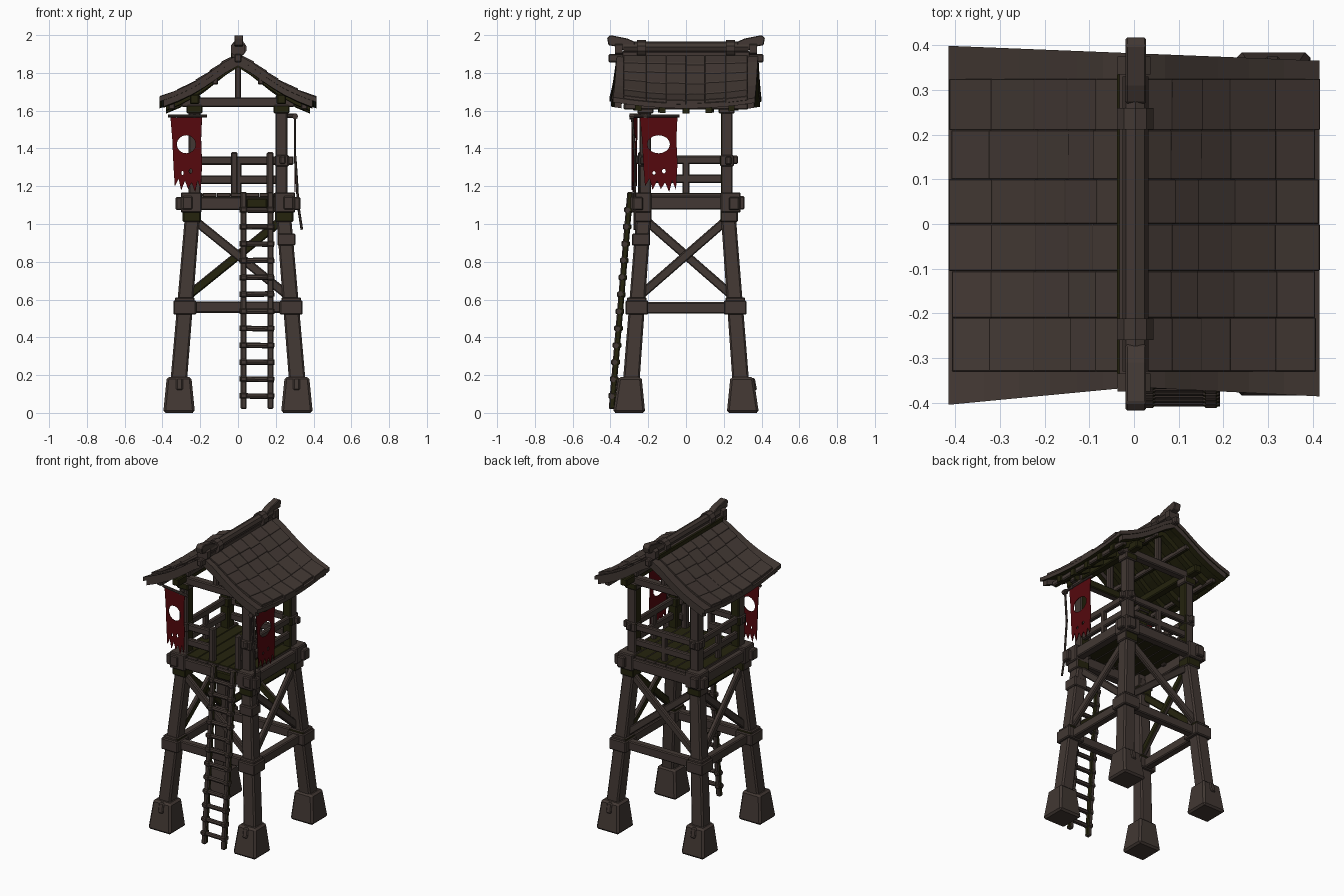
import bpy, bmesh, math, random
from mathutils import Vector, Matrix

if "Cube" in bpy.data.objects:
    bpy.data.objects.remove(bpy.data.objects["Cube"])

random.seed(4)


def material(name, rgb):
    m = bpy.data.materials.new(name)
    m.diffuse_color = (*rgb, 1)
    m.use_nodes = True
    m.node_tree.nodes["Principled BSDF"].inputs["Base Color"].default_value = m.diffuse_color
    return m


WOOD = material("weathered brown wood", (0.054, 0.039, 0.033))
MOSS = material("dark olive wood", (0.018, 0.017, 0.004))
RED = material("red cloth", (0.09, 0.0025, 0.004))


def finish(name, bm, bevel=0.006, mats=(WOOD, MOSS), rule=None):
    bmesh.ops.recalc_face_normals(bm, faces=bm.faces)
    if rule:
        for f in bm.faces:
            f.material_index = int(rule(f.normal, f.calc_center_median()))
    me = bpy.data.meshes.new(name)
    bm.to_mesh(me)
    bm.free()
    for m in mats:
        me.materials.append(m)
    ob = bpy.data.objects.new(name, me)
    bpy.context.collection.objects.link(ob)
    if bevel:
        b = ob.modifiers.new("bevel", 'BEVEL')
        b.width, b.segments = bevel, 1
    return ob


def inward(n, c):
    return n.x * c.x + n.y * c.y < -0.17 and abs(n.z) < 0.8


def hexa(bm, a, b):
    """Six-sided block from two matching quads."""
    va, vb = [bm.verts.new(p) for p in a], [bm.verts.new(p) for p in b]
    bm.faces.new(va)
    bm.faces.new(vb[::-1])
    for i in range(4):
        j = (i + 1) % 4
        bm.faces.new((va[i], vb[i], vb[j], va[j]))


def beam(name, p, q, w, h, w2=None, h2=None, **kw):
    """Rectangular timber from p to q; w is horizontal, h the other way."""
    p, q = Vector(p), Vector(q)
    d = (q - p).normalized()
    if abs(d.z) > 0.94:
        side = Vector((1, 0, 0))
        up = Vector((0, 1, 0))
    else:
        side = d.cross(Vector((0, 0, 1))).normalized()
        up = side.cross(d)
    bm = bmesh.new()
    rings = []
    for c, ww, hh in ((p, w, h), (q, w2 or w, h2 or h)):
        rings.append([c + side * ww / 2 * i + up * hh / 2 * j
                      for i, j in ((-1, -1), (1, -1), (1, 1), (-1, 1))])
    hexa(bm, *rings)
    return finish(name, bm, **kw)


def block(name, x, y, z0, z1, w, d, **kw):
    return beam(name, (x, y, z0), (x, y, z1), w, d, **kw)


def rod(name, p, q, r, n=8, **kw):
    p, q = Vector(p), Vector(q)
    bm = bmesh.new()
    rot = (q - p).to_track_quat('Z', 'Y').to_matrix().to_4x4()
    bmesh.ops.create_cone(bm, cap_ends=True, segments=n, radius1=r, radius2=r,
                          depth=(q - p).length, matrix=Matrix.Translation((p + q) / 2) @ rot)
    return finish(name, bm, bevel=0, **kw)


def leg_at(z):
    t = (z - 0.19) / 0.91
    return 0.312 - 0.075 * t, 0.288 - 0.068 * t


# Corner supports: feet, leaning legs, collars, upper posts
along_y = lambda n, c: abs(n.y) > .6
for sx in (-1, 1):
    for sy in (-1, 1):
        P = lambda z: (sx * leg_at(z)[0], sy * leg_at(z)[1], z)
        beam("foot", (sx * .312, sy * .301, 0), (sx * .312, sy * .296, .19), .168, .17, .13, .122, bevel=.012)
        beam("leg", P(.15), P(1.12), .088, .088, .078, .078, bevel=.009)
        beam("foot_strap", (sx * .31, sy * .366, .12), (sx * .31, sy * .354, .185), .035, .02)
        x, y, _ = P(.56)
        block("lower_collar", x, y, .52, .595, .122, .12)
        block("lower_lashing", x, y, .535, .612, .104, .104, rule=inward)
        if sx > 0 > sy:
            x, y, _ = P(.92)
            block("leg_lashing", x + .004, y - .004, .885, .95, .096, .096)
        block("deck_lashing", sx * .245, sy * .228, 1.01, 1.07, .096, .092,
              rule=lambda n, c: inward(n, c) or along_y(n, c))
        block("deck_cap", sx * .248, sy * .236, 1.06, 1.168, .11, .105)
        block("upper_post", sx * .23, sy * .215, 1.1, 1.68, .062, .062, rule=inward)
        block("post_bracket", sx * .23, sy * .215, 1.585, 1.63, .085, .085, rule=along_y)
        block("rail_lashing", sx * .232, sy * .217, 1.305, 1.365, .074, .074, rule=inward)

# Lower frame, deck frame and cross braces
lx, ly = leg_at(.56)
for s in (-1, 1):
    beam("lower_beam_x", (-lx, s * ly, .56), (lx, s * ly, .56), .05, .06)
    beam("lower_beam_y", (s * lx, -ly, .556), (s * lx, ly, .556), .05, .06)
    beam("deck_beam_x", (-.33, s * .255, 1.108), (.33, s * .255, 1.108), .055, .07)
    beam("deck_beam_y", (s * .268, -.295, 1.112), (s * .268, .31, 1.112), .055, .07)
    a, b = leg_at(.61), leg_at(1.03)
    for k in (-1, 1):
        o = .012 * k
        beam("side_brace", (s * a[0] + o, -k * a[1], .61), (s * b[0] + o, k * b[1], 1.03), .03, .046, rule=inward)
        if s > 0 or k < 0:
            beam("end_brace", (-k * a[0], s * a[1] + o, .61), (k * b[0], s * b[1] + o, 1.03), .03, .046, rule=inward)

# Deck planks
for i in range(7):
    x = -.225 + i * .075
    beam("deck_plank", (x, -.265, 1.153), (x, .265, 1.153), .0735, .022, bevel=.003,
         rule=lambda n, c: abs(n.z) > .5)

# Railings, with a gap at the front for the ladder
for z, h, e in ((1.335, .044, .045), (1.235, .046, 0)):
    for s in (-1, 1):
        beam("side_rail", (s * .236, -.22 - e, z + .005), (s * .236, .23 + e, z + .005), .03, h)
    beam("back_rail", (-.23 - e, .225, z), (.25 + e, .225, z), .03, h)
    beam("front_rail_left", (-.23 - e, -.225, z), (-.02, -.225, z), .03, h)
    beam("front_rail_right", (.17, -.225, z), (.25 + e, -.225, z), .03, h)
for x in (-.02, .17):
    block("gate_post", x, -.235, 1.13, 1.38, .036, .04)
for s in (-1, 1):
    block("side_baluster", s * .236, 0, 1.13, 1.35, .03, .036)
block("back_baluster", 0, .225, 1.13, 1.35, .036, .03)

# Ladder
ladder_y = lambda z: -.395 + .1 * z / 1.17
for x in (.03, .172):
    beam("ladder_rail", (x, ladder_y(.02), .02), (x, ladder_y(1.17), 1.17), .031, .032,
         rule=lambda n, c: abs(n.x) > .7)
for i in range(12):
    z = .09 + i * .0895
    y = ladder_y(z) - .006
    rod("ladder_rung", (.008, y, z), (.192, y, z + random.uniform(-.004, .004)), .0145)
    for x in (.03, .172):
        block("rung_lashing", x, y + .005, z - .015, z + .015, .036, .046, bevel=.006,
              rule=lambda n, c: abs(n.x) > .7)
block("ladder_tie", .1, -.285, 1.085, 1.135, .11, .02, mats=(MOSS,))

# Roof surface height: concave slope, sagging between the gables
PROFILE = ((0, 1.892), (.07, 1.852), (.13, 1.808), (.19, 1.765), (.26, 1.722), (.34, 1.684), (.42, 1.654))


def roof_z(x, y):
    x = abs(x)
    for (x0, z0), (x1, z1) in zip(PROFILE, PROFILE[1:]):
        if x <= x1 + 1e-6 or x1 == .42:
            break
    z = z0 + (z1 - z0) * (x - x0) / (x1 - x0)
    return z + .036 * ((y / .4) ** 2 - .62) * min(1, x / .3)


def gable_edge(x, y):
    """Scale y so that the gable edges run slightly crooked."""
    if y > 0:
        return y / .365 * (.382 - .04 * x)
    return y / .365 * (.365 + (.095 if x < 0 else .05) * abs(x))


def roof_layer(name, y0, y1, top, bottom, ny, xmax=.41, **kw):
    xs = [p[0] * xmax / .42 for p in PROFILE]
    xs = [-x for x in xs[:0:-1]] + xs
    bm = bmesh.new()
    grid = []
    for i in range(ny + 1):
        y = y0 + (y1 - y0) * i / ny
        row = []
        for x in xs:
            yy = gable_edge(x, y)
            row.append([bm.verts.new((x, yy, roof_z(x, yy) + o)) for o in (top, bottom)])
        grid.append(row)
    n = len(xs) - 1
    for i in range(ny):
        for j in range(n):
            for k in (0, 1):
                bm.faces.new([grid[a][b][k] for a, b in ((i, j), (i + 1, j), (i + 1, j + 1), (i, j + 1))])
        for j in (0, n):
            bm.faces.new((grid[i][j][0], grid[i + 1][j][0], grid[i + 1][j][1], grid[i][j][1]))
    for i in (0, ny):
        for j in range(n):
            bm.faces.new((grid[i][j][0], grid[i][j + 1][0], grid[i][j + 1][1], grid[i][j][1]))
    return finish(name, bm, bevel=0, **kw)


under = lambda n, c: n.z < -.3
roof_layer("roof_sheet", -.365, .365, .004, -.022, 8, .415, rule=under)
for s in (-1, 1):
    roof_layer("gable_board", s * .325, s * .36, -.02, -.055, 1, .395, rule=under)
for i in range(5):
    y = -.24 + i * .12
    roof_layer("rafter", y - .016, y + .016, -.02, -.062, 1, .38, mats=(MOSS,))

# Overlapping shingles with uneven lower edges
bm = bmesh.new()
YS = (-.33, -.21, -.105, 0, .1, .21, .325)
for s in (-1, 1):
    for x0, x1 in ((.30, .412), (.21, .32), (.14, .222), (.08, .15), (.015, .09)):
        for y0, y1 in zip(YS, YS[1:]):
            e = x1 + random.uniform(-.007, .005)
            lift = .019 + random.uniform(-.001, .002)
            rings = []
            for y in (y0, y1):
                rings.append([(s * x, y, roof_z(x, y) + o)
                              for x, o in ((x0, -.004), (e, -.002), (e, lift), (x0, .012))])
            hexa(bm, *rings)
finish("roof_shingles", bm, bevel=.002)

# Gable trusses, wall plates, purlins and eave battens
for s in (-1, 1):
    y = s * .225
    beam("tie_beam", (-.30, y, 1.645), (.30, y, 1.645), .05, .05, rule=inward)
    block("king_post", 0, y, 1.66, 1.86, .034, .034)
    beam("wall_plate", (s * .23, -.33, 1.66), (s * .23, .33, 1.66), .05, .05, mats=(MOSS,))
    beam("purlin", (s * .12, -.36, 1.755), (s * .12, .36, 1.755), .03, .035, rule=under)
    beam("eave_batten", (s * .35, -.33, 1.622), (s * .35, .33, 1.622), .035, .034, rule=under)

# Ridge with collars and upturned ends
beam("ridge_pole", (0, -.41, 1.878), (0, .41, 1.878), .036, .044)
beam("ridge_base", (-.009, -.34, 1.897), (-.009, .34, 1.897), .058, .036,
     rule=lambda n, c: n.x < -.5)
rod("ridge_cap", (.003, -.33, 1.937), (.003, .33, 1.937), .029)
for s in (-1, 1):
    rod("ridge_collar", (.003, s * .235 - .024, 1.93), (.003, s * .235 + .024, 1.93), .043, 10)
    rod("gable_ornament", (0, s * .335, 1.926), (0, s * .375, 1.926), .043, 6)
    bm = bmesh.new()
    prof = ((.27, 1.92), (.34, 1.922), (.36, 1.938), (.41, 1.946), (.418, 1.985), (.40, 2.0), (.31, 1.982), (.27, 1.964))
    f = bm.faces.new([bm.verts.new((-.019, s * a, b)) for a, b in prof])
    ext = bmesh.ops.extrude_face_region(bm, geom=[f])
    bmesh.ops.translate(bm, vec=(.046, 0, 0), verts=[v for v in ext["geom"] if isinstance(v, bmesh.types.BMVert)])
    finish("ridge_end", bm, bevel=.004)


# Torn banners: flat outline with holes, stood upright
def banner(name, width, matrix):
    cu = bpy.data.curves.new(name, 'CURVE')
    cu.dimensions, cu.fill_mode, cu.extrude = '2D', 'BOTH', .002
    edge = ((-.5, 0), (-.3, -.008), (-.1, .004), (.12, -.006), (.32, .004), (.5, 0), (.47, -.12), (.5, -.25),
            (.46, -.39), (.36, -.34), (.28, -.40), (.17, -.35), (.06, -.385), (-.04, -.34),
            (-.16, -.39), (-.24, -.33), (-.36, -.37), (-.40, -.27), (-.44, -.12))
    loops = [[(u * width, v) for u, v in edge]]
    for cx, cy, rx, rz in ((0, -.148, .3, .048), (-.12, -.30, .04, .010), (.14, -.29, .05, .012)):
        loops.append([(width * (cx + rx * math.cos(t * math.pi / 8)), cy + rz * math.sin(t * math.pi / 8))
                      for t in range(16)])
    for pts in loops:
        sp = cu.splines.new('POLY')
        sp.points.add(len(pts) - 1)
        sp.use_cyclic_u = True
        for p, (u, v) in zip(sp.points, pts):
            p.co = (u, v, 0, 1)
    tmp = bpy.data.objects.new(name + "_outline", cu)
    me = bpy.data.meshes.new_from_object(tmp)
    bpy.data.objects.remove(tmp)
    me.transform(matrix)
    me.materials.clear()
    me.materials.append(RED)
    bpy.context.collection.objects.link(bpy.data.objects.new(name, me))


stand = Matrix.Rotation(math.pi / 2, 4, 'X')
turn = lambda deg: Matrix.Rotation(math.radians(deg), 4, 'Z')
banner("front_banner", .17, Matrix.Translation((-.274, -.273, 1.57)) @ turn(-10) @ stand)
banner("side_banner", .2, Matrix.Translation((.302, -.145, 1.57)) @ turn(90) @ stand)
rod("front_banner_pole", (-.37, -.257, 1.572), (-.165, -.293, 1.572), .009)
rod("side_banner_pole", (.302, -.29, 1.572), (.302, -.035, 1.572), .009)
rod("side_pole_knob", (.302, -.30, 1.57), (.302, -.275, 1.57), .016)
rod("front_pole_peg", (-.23, -.285, 1.572), (-.23, -.2, 1.572), .012)
rod("side_pole_peg", (.31, -.215, 1.572), (.22, -.215, 1.572), .012)

# Loose rope at the right side
rope = ((.302, -.285, 1.57), (.302, -.27, 1.36), (.312, -.27, 1.22), (.318, -.272, 1.1), (.338, -.272, .97))
for a, b in zip(rope, rope[1:]):
    rod("hanging_rope", a, b, .007, 6)
